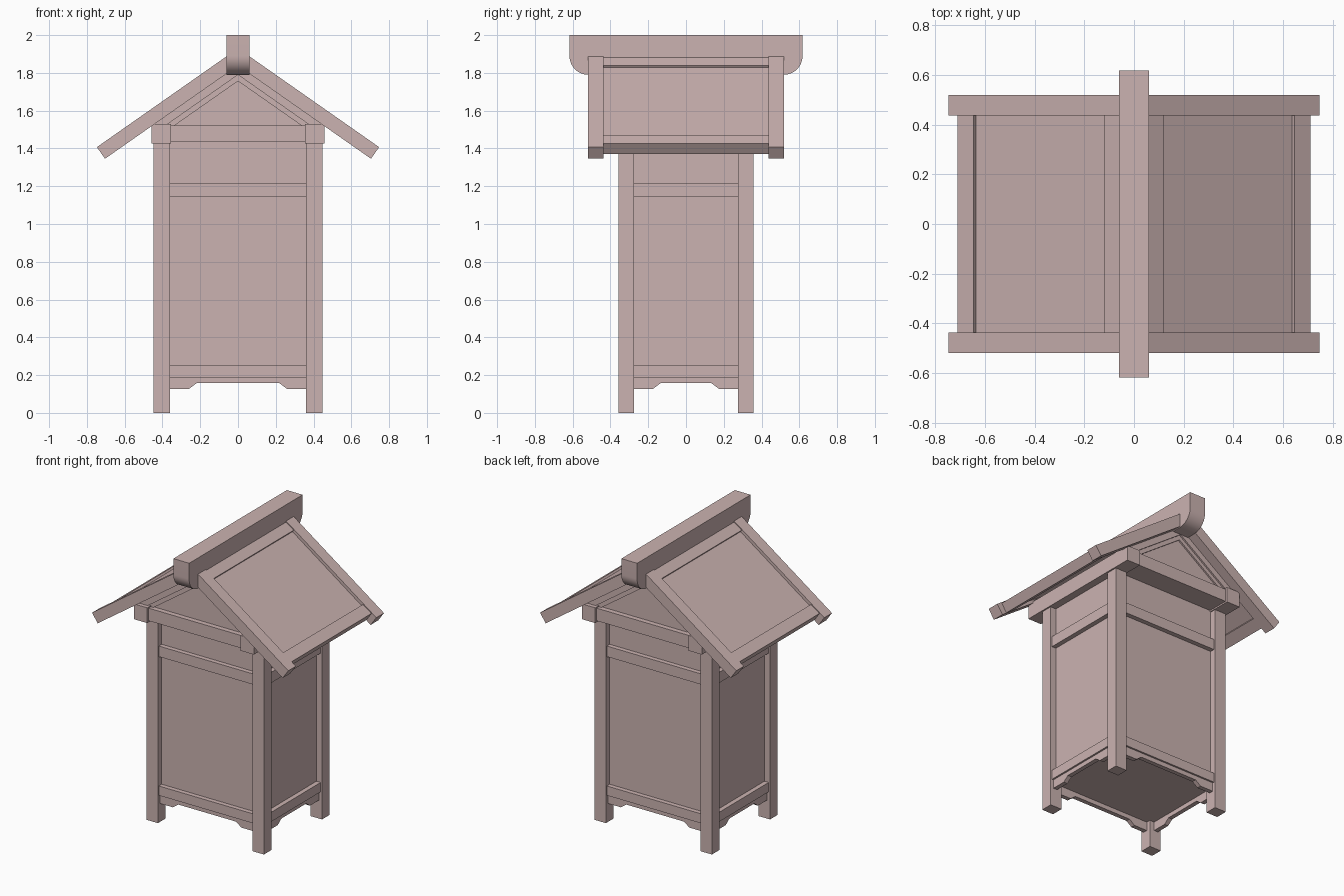
import bpy
import bmesh
import math
from mathutils import Vector

if "Cube" in bpy.data.objects:
    bpy.data.objects.remove(bpy.data.objects["Cube"], do_unlink=True)

COLOUR = (0.60, 0.45, 0.44, 1.0)
wood = bpy.data.materials.new("dusty_pink")
wood.use_nodes = True
wood.diffuse_color = COLOUR
wood.node_tree.nodes["Principled BSDF"].inputs["Base Color"].default_value = COLOUR


def prism(name, outline, depth):
    """Extrude a closed outline of 3D points along a vector."""
    bm = bmesh.new()
    face = bm.faces.new([bm.verts.new(p) for p in outline])
    grown = bmesh.ops.extrude_face_region(bm, geom=[face])
    new_verts = [g for g in grown["geom"] if isinstance(g, bmesh.types.BMVert)]
    bmesh.ops.translate(bm, verts=new_verts, vec=Vector(depth))
    bmesh.ops.recalc_face_normals(bm, faces=bm.faces)
    mesh = bpy.data.meshes.new(name)
    bm.to_mesh(mesh)
    bm.free()
    mesh.materials.append(wood)
    obj = bpy.data.objects.new(name, mesh)
    bpy.context.collection.objects.link(obj)
    return obj


def box(name, x, y, z):
    """Box from (low, high) pairs."""
    outline = [(x[0], y[0], z[0]), (x[1], y[0], z[0]), (x[1], y[1], z[0]), (x[0], y[1], z[0])]
    return prism(name, outline, (0, 0, z[1] - z[0]))


def span(side, inner, outer):
    return tuple(sorted((side * inner, side * outer)))


# Roof pitch: boards are placed by distance down the slope and depth below it
PITCH = math.radians(35)
APEX = 1.93


def roof_board(name, side, slope, depth, y):
    corners = [(slope[0], depth[0]), (slope[1], depth[0]), (slope[1], depth[1]), (slope[0], depth[1])]
    outline = []
    for s, d in corners:
        x = s * math.cos(PITCH) - d * math.sin(PITCH)
        z = APEX - s * math.sin(PITCH) - d * math.cos(PITCH)
        outline.append((side * x, y[0], z))
    return prism(name, outline, (0, y[1] - y[0], 0))


SIDES = ((1, "left"), (-1, "right"))
ENDS = ((-1, "front"), (1, "back"))
POST_X, POST_Y = (0.36, 0.447), (0.275, 0.357)

# Cabinet body
box("cabinet_panels", (-0.405, 0.405), (-0.315, 0.315), (0.187, 1.46))

# Corner posts
for sx, side in SIDES:
    for sy, end in ENDS:
        box(f"{end}_{side}_post", span(sx, *POST_X), span(sy, *POST_Y), (0, 1.44))

# Rails between the posts
for level, z in (("lower", (0.187, 0.252)), ("upper", (1.142, 1.215))):
    for sy, end in ENDS:
        box(f"{end}_{level}_rail", (-0.37, 0.37), span(sy, 0.30, 0.347), z)
    for sx, side in SIDES:
        box(f"{side}_{level}_rail", span(sx, 0.39, 0.437), (-0.28, 0.28), z)


# Shaped aprons under the lower rails
def apron_profile(half):
    right = [(half, 0.187), (half, 0.127), (half - 0.10, 0.127), (half - 0.14, 0.157)]
    return right + [(-u, z) for u, z in reversed(right)]


for sy, end in ENDS:
    prism(f"{end}_apron", [(u, sy * 0.335, z) for u, z in apron_profile(0.36)], (0, -sy * 0.03, 0))
for sx, side in SIDES:
    prism(f"{side}_apron", [(sx * 0.425, u, z) for u, z in apron_profile(0.275)], (-sx * 0.03, 0, 0))

# Beams carrying the roof
for sx, side in SIDES:
    box(f"{side}_roof_beam", span(sx, 0.355, 0.457), (-0.48, 0.48), (1.425, 1.53))
for sy, end in ENDS:
    box(f"{end}_tie_beam", (-0.36, 0.36), span(sy, 0.31, 0.465), (1.435, 1.522))

# Gable infill
prism("gable_wall", [(-0.42, -0.43, 1.505), (0.42, -0.43, 1.505), (0, -0.43, 1.80)], (0, 0.86, 0))

# Two roof slopes: framed panels, edge boards and stepped gable trim
for sx, side in SIDES:
    roof_board(f"{side}_roof_panel", sx, (0.04, 0.84), (0.021, 0.054), (-0.45, 0.45))
    roof_board(f"{side}_ridge_rail", sx, (0.0, 0.148), (0.006, 0.069), (-0.45, 0.45))
    roof_board(f"{side}_eave_rail", sx, (0.792, 0.871), (0.006, 0.073), (-0.45, 0.45))
    for sy, end in ENDS:
        roof_board(f"{end}_{side}_edge_board", sx, (0.0, 0.912), (0.0, 0.075), span(sy, 0.437, 0.52))
        roof_board(f"{end}_{side}_outer_trim", sx, (0.0, 0.59), (0.06, 0.115), span(sy, 0.40, 0.452))
        roof_board(f"{end}_{side}_inner_trim", sx, (0.0, 0.57), (0.06, 0.142), span(sy, 0.40, 0.441))

# Ridge beam with rounded lower ends
half_ridge = [(0.617, 2.0)]
for i in range(13):
    a = math.radians(90 * i / 12)
    half_ridge.append((0.517 + 0.10 * math.cos(a), 1.89 - 0.10 * math.sin(a)))
ridge_outline = half_ridge + [(-y, z) for y, z in reversed(half_ridge)]
ridge = prism("ridge_beam", [(-0.06, y, z) for y, z in ridge_outline], (0.12, 0, 0))
bpy.ops.object.select_all(action="DESELECT")
ridge.select_set(True)
bpy.context.view_layer.objects.active = ridge
bpy.ops.object.shade_smooth_by_angle(angle=math.radians(30))
